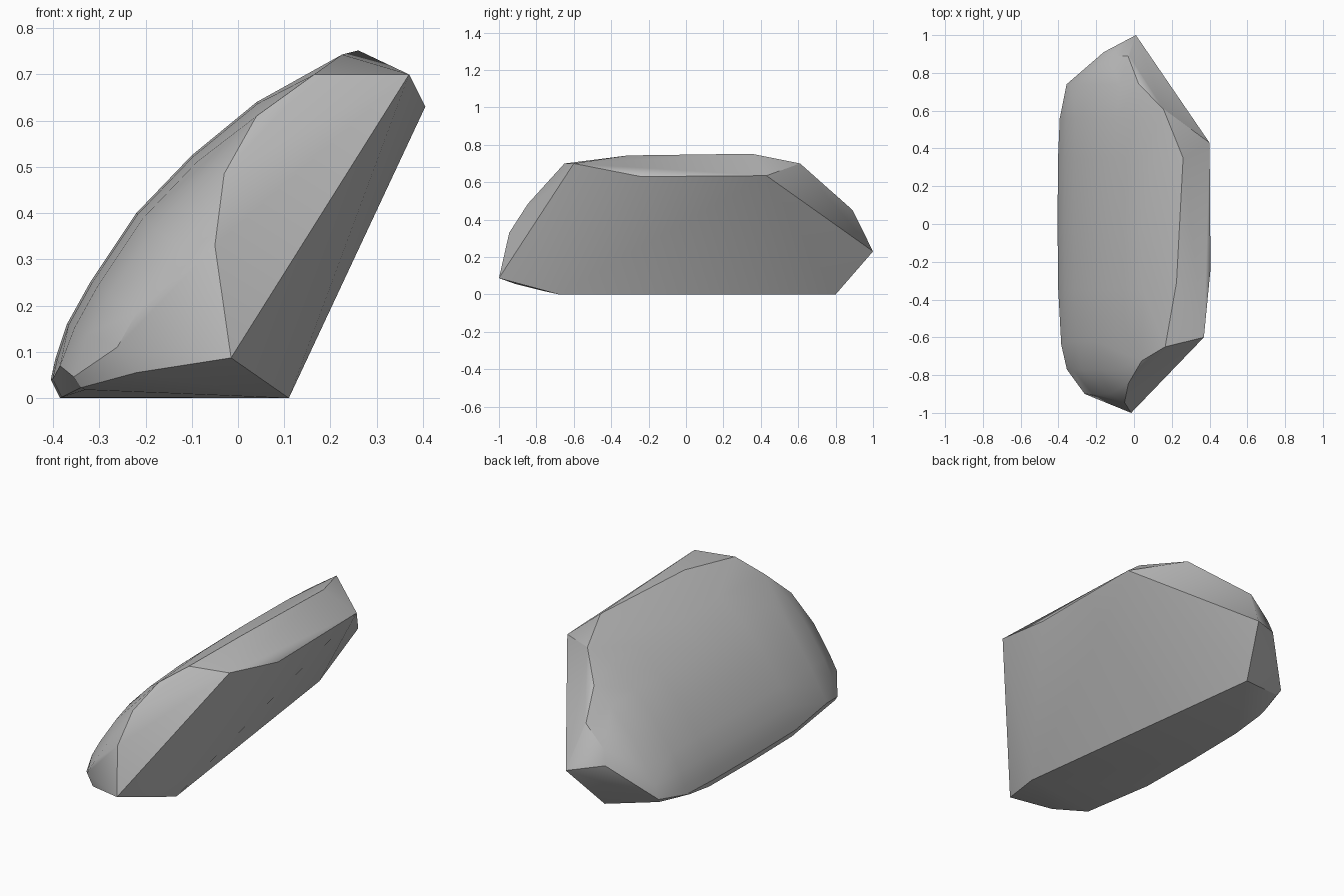
import bpy
import bmesh
import math
from mathutils import Vector

cube = bpy.data.objects.get("Cube")
if cube:
    bpy.data.objects.remove(cube, do_unlink=True)

# Cross-section of the domed back, from the base up to the ridge (x, z)
profile = [Vector(p) for p in (
    (-.385, 0), (-.405, .04), (-.395, .085), (-.37, .16), (-.32, .25),
    (-.22, .40), (-.1, .525), (.04, .64), (.16, .703), (.225, .74))]

# Stations along the length: y, inset, largest x, smallest z
stations = (
    (-.90, .12, -.06, .06), (-.77, .05, 0, .02), (-.62, .018, .15, .06),
    (-.35, .004, .23, 0), (0, 0, .23, 0), (.35, .003, .23, 0),
    (.56, .012, .16, .02), (.74, .04, .01, .07), (.89, .1, -.03, .26))

# Corners of the flat broken faces
corners = [
    # front facet
    (-.015, -1, .087), (-.05, -.945, .33), (-.03, -.845, .485),
    (.04, -.725, .61), (.165, -.65, .70), (.37, -.6, .70),
    # back facet
    (.01, 1, .23), (-.025, .89, .45), (.025, .74, .58),
    (.155, .61, .70), (.26, .35, .752), (.4, .43, .635),
    # ridge and overhanging side
    (.225, -.31, .743), (.405, -.24, .63),
    # base and its chipped ends
    (.11, -.68, 0), (-.08, .8, 0), (-.22, -.91, .055), (-.33, -.76, .018),
    (-.385, -.64, .07), (-.16, .91, .266), (-.345, .72, .05), (-.39, .53, .03)]


def inset_profile(amount):
    """Shift the cross-section inward along its own normals."""
    result = []
    last = len(profile) - 1
    for i, point in enumerate(profile):
        along = (profile[min(i + 1, last)] - profile[max(i - 1, 0)]).normalized()
        result.append(point + Vector((along.y, -along.x)) * amount)
    return result


# Rock body wrapped around all stations and corners
bm = bmesh.new()
for corner in corners:
    bm.verts.new(corner)
for y, amount, x_max, z_min in stations:
    for p in inset_profile(amount):
        if p.x <= x_max and p.y >= z_min:
            bm.verts.new((p.x, y, p.y))
hull = bmesh.ops.convex_hull(bm, input=bm.verts[:])
loose = {g for g in hull["geom_interior"] + hull["geom_unused"]
         if isinstance(g, bmesh.types.BMVert)}
bmesh.ops.delete(bm, geom=list(loose), context="VERTS")
bmesh.ops.dissolve_limit(bm, angle_limit=math.radians(1),
                         verts=bm.verts[:], edges=bm.edges[:])
bmesh.ops.recalc_face_normals(bm, faces=bm.faces[:])

mesh = bpy.data.meshes.new("rock")
bm.to_mesh(mesh)
bm.free()
rock = bpy.data.objects.new("rock", mesh)
bpy.context.collection.objects.link(rock)

# Stone colour
stone = bpy.data.materials.new("grey stone")
stone.use_nodes = True
colour = (.5, .5, .5, 1)
stone.diffuse_color = colour
stone.node_tree.nodes["Principled BSDF"].inputs["Base Color"].default_value = colour
mesh.materials.append(stone)

# Smooth dome, crisp broken edges
bpy.ops.object.select_all(action="DESELECT")
rock.select_set(True)
bpy.context.view_layer.objects.active = rock
bpy.ops.object.shade_smooth_by_angle(angle=math.radians(30))
